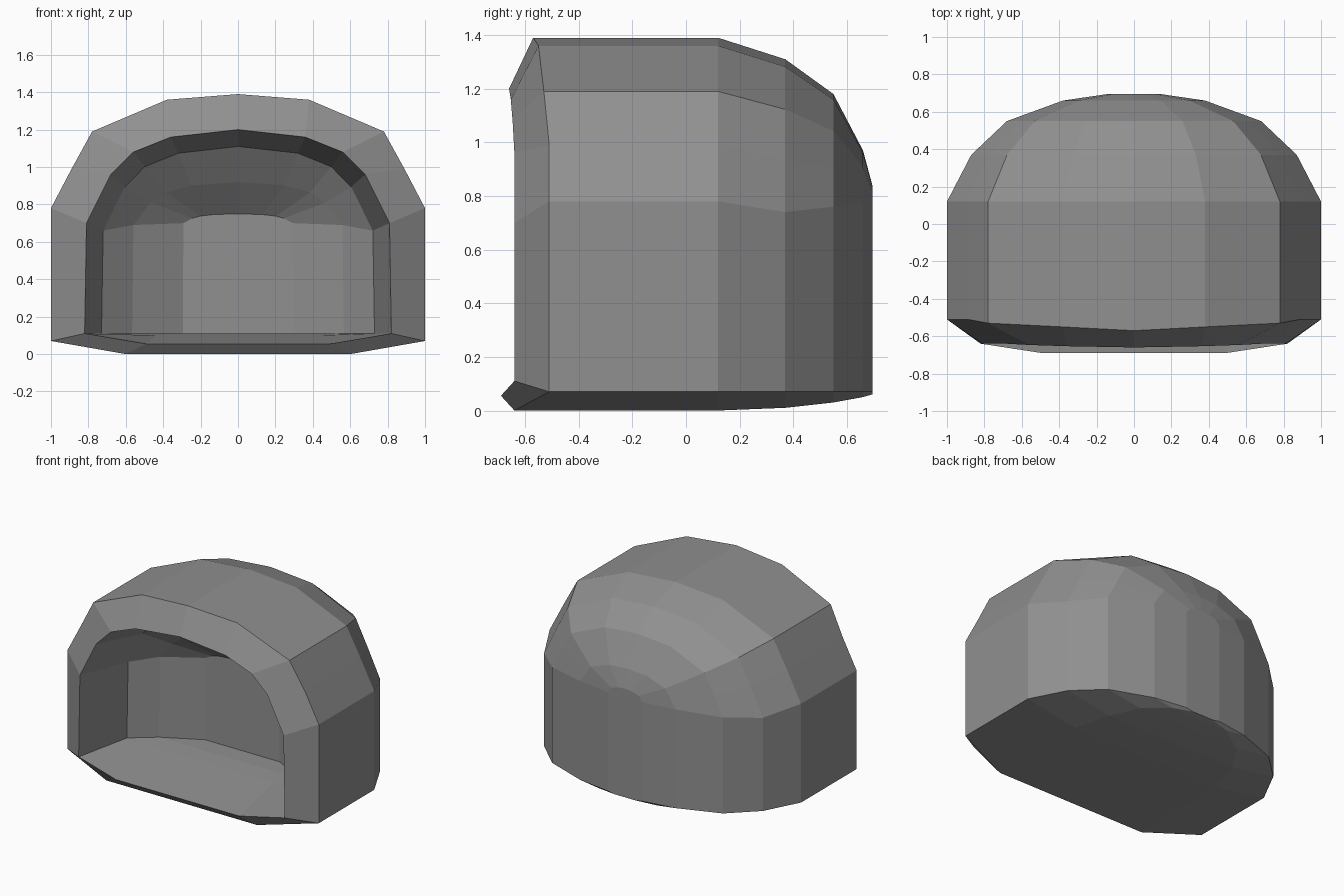
import bpy, bmesh

if "Cube" in bpy.data.objects:
    bpy.data.objects.remove(bpy.data.objects["Cube"])

# Half profiles (x, z) from the floor edge up to the crown; mirrored into arches
OUTER = [(1, .07), (1, .78), (.89, .99), (.78, 1.19), (.38, 1.36), (0, 1.39)]
INNER = [(.82, .11), (.81, .70), (.68, .96), (.56, 1.08), (.36, 1.16), (0, 1.20)]


def arch(bm, half, sx, top, y, sill_z, sill_y=None, crown_y=None, drop=0):
    """Closed loop: arch over straight walls plus two sill points underneath."""
    z_wall, z_crown = half[1][1], half[-1][1]
    width = half[0][0] * sx
    sill_y = y if sill_y is None else sill_y
    crown_y = y if crown_y is None else crown_y
    right = [(width * .6, sill_y, sill_z)]
    for i, (x, z) in enumerate(half):
        py = y + (crown_y - y) * max(0, i - 2) / 3
        if i > 0:
            # the wall top stays put, only the vault above it is flattened
            wall = z_wall - drop
            z = wall + (z - z_wall) * (top - wall) / (z_crown - z_wall)
        right.append((x * sx, py, z))
    pts = right + [(-x, py, z) for x, py, z in reversed(right[:-1])]
    return [bm.verts.new(p) for p in pts]


bm = bmesh.new()
loops = [
    # rounded back, flat sides, front edge
    arch(bm, OUTER, .14, .84, .695, .06),
    arch(bm, OUTER, .38, .97, .66, .05),
    arch(bm, OUTER, .68, 1.18, .55, .03, drop=.02),
    arch(bm, OUTER, .87, 1.31, .37, .01, drop=.04),
    arch(bm, OUTER, 1, 1.39, .12, 0),
    arch(bm, OUTER, 1, 1.39, -.51, 0, -.64, -.57),
    # lip of the opening
    arch(bm, INNER, 1, 1.20, -.64, .055, -.69, -.66),
    # shallow cavity closing towards its back wall
    arch(bm, INNER, .89, 1.11, -.22, .10, drop=.04),
    arch(bm, INNER, .69, .92, -.09, .11, drop=.01),
    arch(bm, INNER, .36, .75, .05, .11),
]
for a, b in zip(loops, loops[1:]):
    n = len(a)
    for i in range(n):
        j = (i + 1) % n
        bm.faces.new((a[i], a[j], b[j], b[i]))
bm.faces.new(loops[0])
bm.faces.new(loops[-1])
bmesh.ops.recalc_face_normals(bm, faces=bm.faces)

# Hollow domed shelter in dark grey
mesh = bpy.data.meshes.new("domed_shelter")
bm.to_mesh(mesh)
bm.free()
shelter = bpy.data.objects.new("domed_shelter", mesh)
bpy.context.collection.objects.link(shelter)
grey = bpy.data.materials.new("dark_grey")
grey.diffuse_color = (.28, .28, .28, 1)
grey.use_nodes = True
grey.node_tree.nodes["Principled BSDF"].inputs["Base Color"].default_value = grey.diffuse_color
mesh.materials.append(grey)
